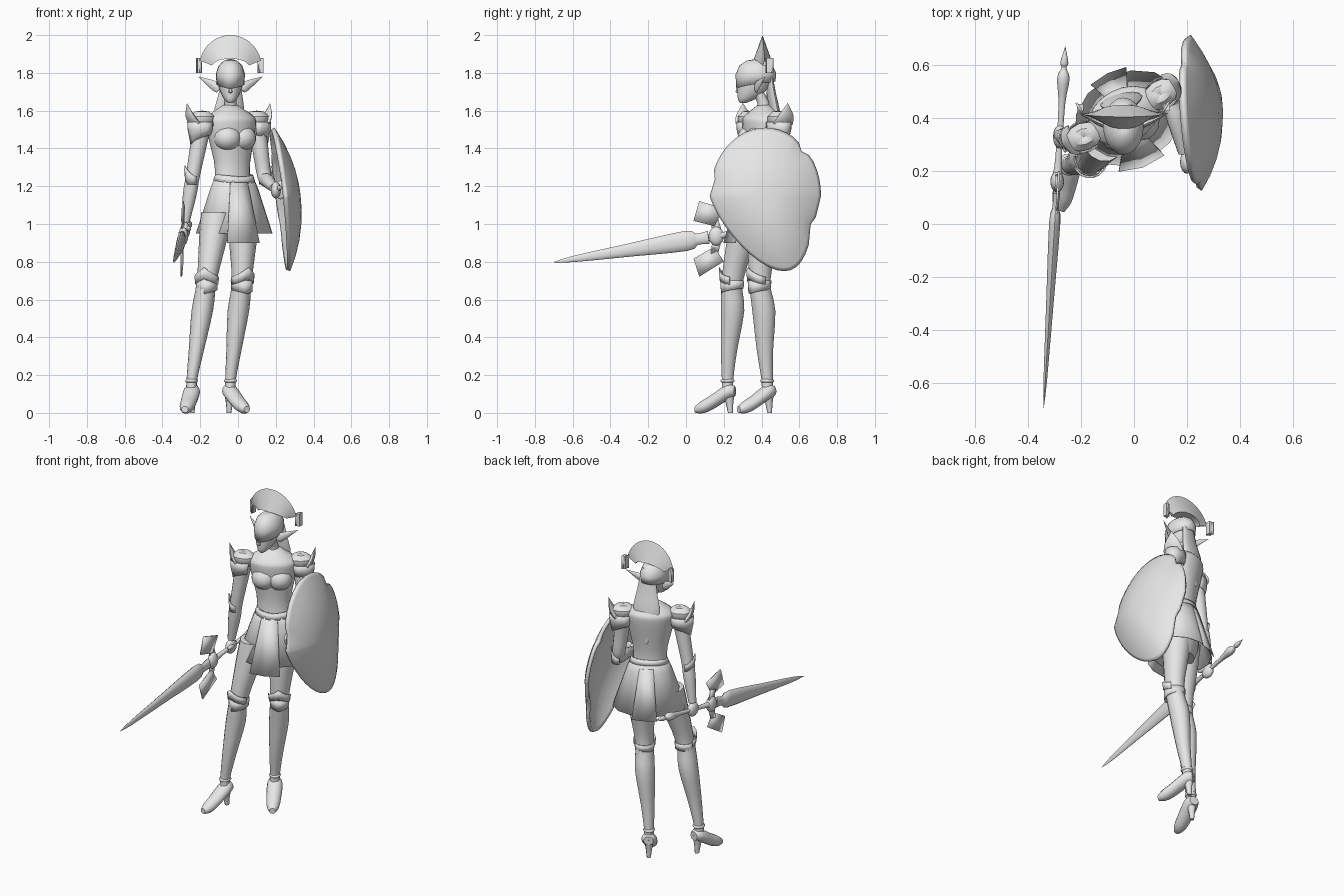
import bpy, bmesh, math
from mathutils import Vector, Matrix

cube = bpy.data.objects.get("Cube")
if cube:
    bpy.data.objects.remove(cube, do_unlink=True)

COLOUR = (.8, .8, .8, 1)
grey = bpy.data.materials.new("plain_grey")
grey.use_nodes = True
grey.diffuse_color = COLOUR
grey.node_tree.nodes["Principled BSDF"].inputs["Base Color"].default_value = COLOUR

UP = Vector((0, 0, 1))
RIGHTWARD = Vector((1, 0, 0))
SIDES = {"left": 1, "right": -1}


def turn(degrees):
    return Matrix.Rotation(math.radians(degrees), 3, "Z")


def finish(name, bm, thickness=0, smooth_angle=50):
    bmesh.ops.remove_doubles(bm, verts=bm.verts, dist=.0005)
    bmesh.ops.recalc_face_normals(bm, faces=bm.faces)
    mesh = bpy.data.meshes.new(name)
    bm.to_mesh(mesh)
    bm.free()
    part = bpy.data.objects.new(name, mesh)
    bpy.context.collection.objects.link(part)
    mesh.materials.append(grey)
    if thickness:
        part.modifiers.new("thickness", "SOLIDIFY").thickness = thickness
    bpy.ops.object.select_all(action="DESELECT")
    part.select_set(True)
    bpy.context.view_layer.objects.active = part
    bpy.ops.object.shade_smooth_by_angle(angle=math.radians(smooth_angle))


def skin(bm, rows, closed=True):
    for lower, upper in zip(rows, rows[1:]):
        count = len(lower)
        for i in range(count if closed else count - 1):
            j = (i + 1) % count
            bm.faces.new((lower[i], lower[j], upper[j], upper[i]))


def resample(points, steps=3):
    """Smooth curve through the points, in any number of dimensions."""
    padded = [points[0]] + points + [points[-1]]
    result = []
    for a, b, c, d in zip(padded, padded[1:], padded[2:], padded[3:]):
        for k in range(steps):
            t = k / steps
            start, end = (c - a) / 2, (d - b) / 2
            ease = t * t * (3 - 2 * t)
            result.append(b.lerp(c, ease) + start * t * (1 - t) ** 2 - end * t * t * (1 - t))
    return result + [points[-1]]


def tube(name, path, widths, flatness=1, across=RIGHTWARD, axis=None, sides=14):
    """Smooth tube along a path; rings face the given axis, or follow the path."""
    bm, rows = bmesh.new(), []
    curve = resample([Vector((*p, w)) for p, w in zip(path, widths)])
    for i, point in enumerate(curve):
        ahead = (curve[min(i + 1, len(curve) - 1)] - curve[max(i - 1, 0)]).to_3d()
        normal = axis or ahead.normalized()
        u = (across - normal * across.dot(normal)).normalized()
        v = normal.cross(u) * flatness
        radius = max(point[3], .001)
        angles = [math.tau * k / sides for k in range(sides)]
        rows.append([bm.verts.new(point.to_3d() + (u * math.cos(t) + v * math.sin(t)) * radius) for t in angles])
    skin(bm, rows)
    bm.faces.new(rows[0])
    bm.faces.new(rows[-1])
    finish(name, bm)


def flare(name, centre, facing, span, rows, flatness=1, yaw=0, steps=12):
    """Curved plate about an upright axis; rows are (height, radius, lift at the middle)."""
    bm, grid = bmesh.new(), []
    for height, radius, lift in rows:
        grid.append([])
        for k in range(steps + 1):
            f = 2 * k / steps - 1
            t = math.radians(facing - yaw + f * span / 2)
            offset = turn(yaw) @ Vector((math.cos(t), math.sin(t) * flatness, 0)) * radius
            rise = UP * (height + lift * (1 - abs(f)) ** 1.5)
            grid[-1].append(bm.verts.new(Vector((centre[0], centre[1], 0)) + offset + rise))
    skin(bm, grid, False)
    finish(name, bm, .005, 35)


def plate(name, points):
    bm = bmesh.new()
    bm.faces.new([bm.verts.new(p) for p in points])
    finish(name, bm, .008, 20)


def ball(name, centre, radii, yaw=0):
    bm = bmesh.new()
    bmesh.ops.create_uvsphere(bm, u_segments=16, v_segments=10, radius=1)
    placing = Matrix.Translation(centre) @ turn(yaw).to_4x4() @ Matrix.Diagonal((*radii, 1))
    bmesh.ops.transform(bm, matrix=placing, verts=bm.verts)
    finish(name, bm)


# The body is twisted so that its right side leads
TWIST = 28
side, front = turn(TWIST) @ RIGHTWARD, turn(TWIST) @ Vector((0, -1, 0))
FRONT_ANGLE = TWIST - 90
hips, chest, head = Vector((-.02, .4, 0)), Vector((-.04, .41, 0)), Vector((-.04, .37, 0))

# Torso, bust, neck and collar
tube("torso", [hips.lerp(chest, max(0, z - 1) / .6) + UP * z for z in (.93, 1.05, 1.27, 1.44, 1.53, 1.57, 1.63)],
     (.1, .135, .097, .125, .142, .13, .04), .72, side, UP, 20)
for label, s in SIDES.items():
    ball(label + "_breast", chest + front * .05 + side * s * .045 + UP * 1.455, (.074, .072, .068), TWIST)
tube("neck", [chest + UP * 1.58, chest + UP * 1.64, head + UP * 1.71], (.042, .032, .036), 1, side, UP)
flare("collar", chest, FRONT_ANGLE, 360, [(1.6, .08, -.06), (1.63, .045, -.01)], .8, TWIST, 16)

# Head, helmet and nose; the chin is set forward of the crown
tube("head", [head + Vector((0, y, z)) for y, z in
              ((-.07, 1.64), (-.05, 1.66), (-.025, 1.7), (-.01, 1.75), (0, 1.8), (.01, 1.87))],
     (.01, .033, .054, .066, .07, .02), 1.38, RIGHTWARD, UP, 18)
flare("helmet", head, -90, 360, [(1.755, .074, -.04), (1.8, .077, -.01), (1.84, .062, 0), (1.865, .034, 0),
                                 (1.873, .001, 0)], 1.4, 0, 20)
tube("nose", [head + Vector((0, -.08, 1.74)), head + Vector((0, -.1, 1.7)), head + Vector((0, -.08, 1.69))],
     (.004, .01, .002), 1, RIGHTWARD, UP, 6)

# Long pointed ears and crest end blocks
for label, s in SIDES.items():
    tube(label + "_ear", [head + Vector((s * x, y, z)) for x, y, z in
                          ((.06, 0, 1.71), (.09, .01, 1.735), (.17, .05, 1.78))], (.02, .025, 0), .4, UP, None, 8)
    block = head + Vector((s * .163, .07, 1.8))
    plate(label + "_crest_block", [block + Vector((s * x, y, z)) for x, y, z in
                                   ((-.012, -.02, 0), (.012, .02, 0), (.012, .02, .08), (-.012, -.02, .08))])
    tube(label + "_crest_pin", [block, block + UP * .08], (.018, .018), 1, RIGHTWARD + Vector((0, 1, 0)), UP, 4)

# Fan crest with a wedge section
bm, arcs = bmesh.new(), []
for depth, width, height in ((-.06, .1, .045), (-.015, .165, .17), (.03, .1, .045)):
    arcs.append([])
    for k in range(21):
        t = math.radians(12 + 156 * k / 20)
        offset = Vector((width * math.cos(t), .05 + depth * math.sin(t), 1.83 + height * math.sin(t)))
        arcs[-1].append(bm.verts.new(head + offset))
skin(bm, arcs + arcs[:1], False)
finish("helmet_crest", bm)

# Long tail of hair, spreading over the back and ending in a point
tube("hair_tail", [head + Vector((x, y, z)) for x, y, z in
                   ((0, .065, 1.84), (0, .08, 1.7), (-.01, .1, 1.56), (-.02, .115, 1.38))],
     (.04, .062, .08, .004), .32, turn(TWIST / 2) @ RIGHTWARD, UP)

# Skirt with a slim belt and hanging front and back panels
waist, hem = 1.27, .95
flare("skirt", hips, FRONT_ANGLE, 360, [(waist, .1, -.02), (1.19, .133, 0), (hem, .215, 0)], .8, TWIST, 14)
flare("belt", hips, FRONT_ANGLE, 360, [(waist, .104, -.02), (waist - .03, .116, -.03)], .82, TWIST, 20)
for label, facing, span, drop in (("front", -72, 46, .05), ("back", 116, 38, .02)):
    flare(label + "_panel", hips, facing, span, [(1.22, .126, 0), (hem - drop, .225 + drop / 5, 0)], .82, TWIST, 2)


def leg(label, hip, knee, ankle, yaw):
    hip, knee, ankle = Vector(hip), Vector(knee), Vector(ankle)
    path = [hip, hip.lerp(knee, .35), knee, knee.lerp(ankle, .3), knee.lerp(ankle, .7), ankle, ankle - UP * .07]
    path[3].y += .01
    tube(label + "_leg", path, (.085, .076, .053, .057, .04, .028, .03), 1.1, RIGHTWARD, UP)
    # Boot top, pointed knee guard and ankle cuff
    flare(label + "_boot_cuff", knee, yaw - 90, 360, [(.66, .056, -.03), (.7, .058, 0)], 1.1, yaw, 16)
    flare(label + "_knee_guard", knee, yaw - 90, 180, [(.68, .057, .03), (.72, .062, .05)], 1.1, yaw, 8)
    ball(label + "_ankle_cuff", ankle, (.034, .038, .016), yaw)
    # High-heeled shoe
    forward, sideways = turn(yaw) @ Vector((0, -1, 0)), turn(yaw) @ RIGHTWARD
    ground = Vector((ankle.x, ankle.y, 0))
    tube(label + "_shoe", [ground + forward * reach + UP * z for reach, z in
                           ((-.04, .115), (0, .11), (.09, .053), (.14, .03), (.175, .018))],
         (.028, .045, .042, .035, .018), .95, sideways, forward)
    tube(label + "_heel", [ground - forward * back + UP * z for back, z in ((.015, 0), (.01, .06), (.005, .12))],
         (.012, .02, .034), 1.1, sideways, UP, 8)


leg("left", (.03, .42, 1.06), (.02, .39, .7), (-.04, .43, .17), 30)
leg("right", (-.11, .33, 1.06), (-.165, .245, .7), (-.245, .22, .17), -12)


def arm(label, shoulder, elbow, wrist, hand, facing):
    shoulder, elbow, wrist, hand = (Vector(p) for p in (shoulder, elbow, wrist, hand))
    ball(label + "_shoulder", shoulder, (.05, .05, .05))
    tube(label + "_arm", [shoulder, shoulder.lerp(elbow, .5), elbow, elbow.lerp(wrist, .4), wrist],
         (.048, .042, .037, .036, .023))
    ball(label + "_hand", hand, (.026, .045, .045))
    ball(label + "_thumb", hand + Vector((.02, -.03, .01)), (.012, .03, .014))
    # Bracer with a pointed elbow
    flare(label + "_bracer", elbow, facing, 200, [(elbow.z - .04, .039, 0), (elbow.z, .045, .06)], 1.1, 0, 8)
    # Shoulder guard: lower plate, closed cap and an upward spike
    outward = turn(facing) @ RIGHTWARD
    flare(label + "_guard_lower", shoulder, facing, 240, [(1.47, .066, -.05), (1.5, .08, 0), (1.54, .082, 0)], .75, facing, 10)
    flare(label + "_guard_cap", shoulder, facing, 360, [(1.52, .074, 0), (1.57, .07, 0), (1.595, .04, 0), (1.6, .001, 0)], .75, facing)
    tube(label + "_guard_spike", [shoulder + outward * reach + UP * rise for reach, rise in
                                  ((.04, .01), (.07, .055), (.085, .12))], (.06, .045, 0), .3, front, None, 8)


arm("left", (.1, .49, 1.52), (.14, .48, 1.25), (.19, .27, 1.19), (.2, .235, 1.18), 35)
arm("right", (-.19, .33, 1.52), (-.24, .325, 1.25), (-.28, .335, 1.01), (-.28, .33, .965), 200)


# Sword, with every part placed along one sloping line
def on_sword(y, rise=0):
    return Vector((.06 * y - .3, y, .16 * y + .91 + rise))


tube("sword_blade", [on_sword(y) for y in (-.7, -.6, -.3, 0, .06, .12)], (0, .016, .035, .053, .03, .035), .42, UP, None, 10)
ball("sword_hub", on_sword(.16), (.026, .04, .05))
tube("sword_grip", [on_sword(y) for y in (.18, .25, .45, .55, .59, .61, .67)],
     (.02, .013, .013, .025, .009, .016, 0), 1, UP, None, 10)
for label, s in (("upper", 1), ("lower", -1)):
    plate(label + "_guard_wing", [on_sword(y, s * rise) for y, rise in ((.15, .055), (.2, .14), (.07, .2), (.04, .1))])
    plate(label + "_guard_stem", [on_sword(y, s * rise) for y, rise in ((.14, .02), (.19, .02), (.17, .09), (.13, .09))])


# Domed shield, round above and pointed below, with notches cut in the rim only
def shield_point(t, scale):
    notch = sum(math.exp(-((t - math.radians(n)) * 10) ** 2) for n in (45, 168, 320))
    reach = scale * (1 - .08 * notch * scale ** 8)
    sine = math.sin(t)
    if sine > 0:
        return .295 * math.cos(t) * reach, .36 * sine * reach
    drop = abs(sine)
    return (.295 * math.cos(t) + .1 * drop ** 3) * reach, -.4 * drop ** 1.8 * reach


bm, rows = bmesh.new(), []
for scale in (1, .95, .8, .6, .4, .2):
    rows.append([])
    for k in range(48):
        y, z = shield_point(math.tau * k / 48, scale)
        dome = .095 * (1 - scale ** 2.2)
        rows[-1].append(bm.verts.new((.235 - .07 * y - .12 * z + dome, .42 + y, 1.15 + z)))
skin(bm, rows)
bm.faces.new(rows[-1])
finish("shield", bm, .022, 60)
ball("shield_grip", (.225, .25, 1.18), (.03, .015, .05))
